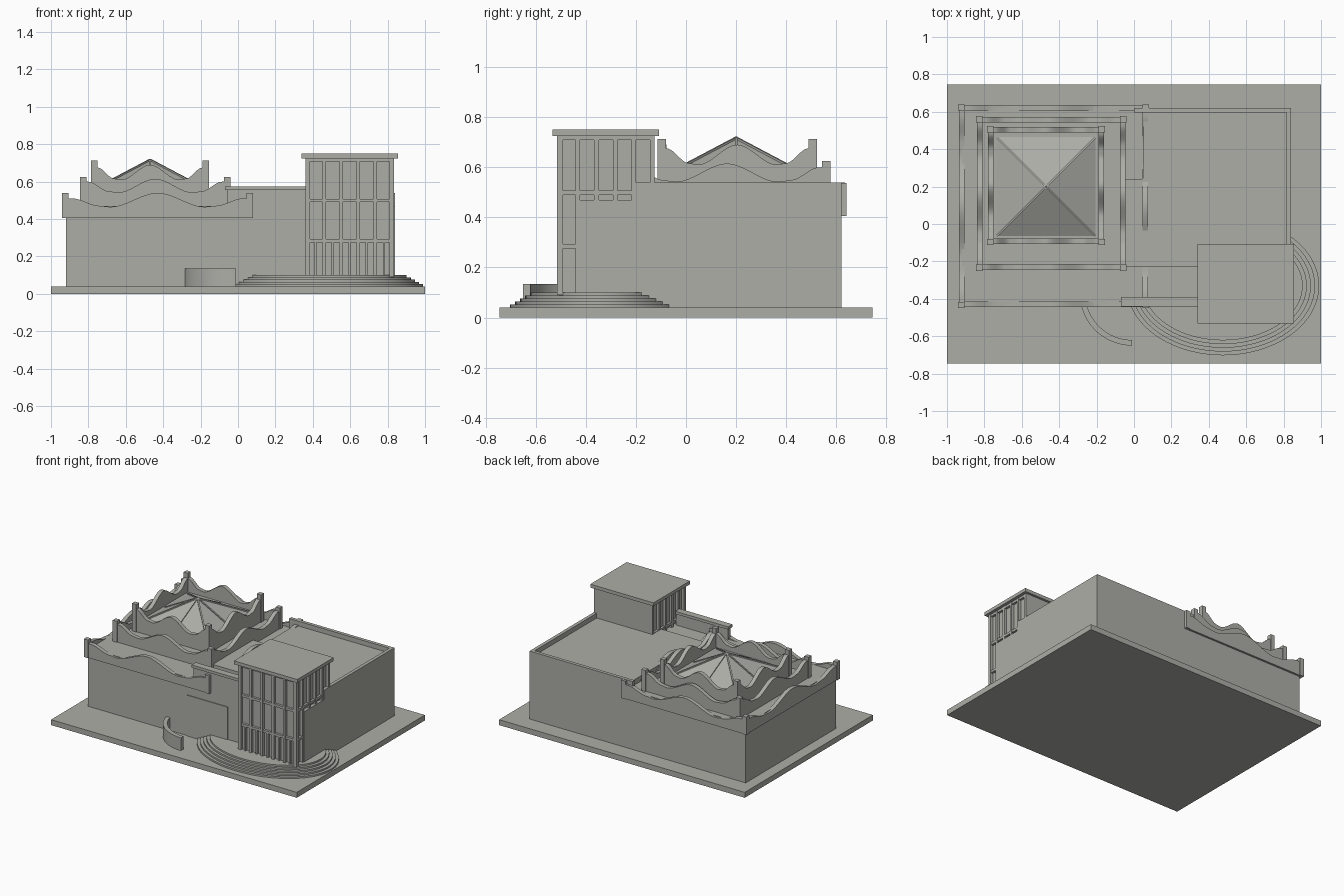
import bpy, bmesh, math
from mathutils import Vector

if "Cube" in bpy.data.objects:
    bpy.data.objects.remove(bpy.data.objects["Cube"])

stone = bpy.data.materials.new("grey stone")
stone.diffuse_color = (0.42, 0.42, 0.39, 1)
stone.use_nodes = True
stone.node_tree.nodes["Principled BSDF"].inputs["Base Color"].default_value = stone.diffuse_color


def finish(name, bm):
    bmesh.ops.recalc_face_normals(bm, faces=bm.faces)
    me = bpy.data.meshes.new(name)
    bm.to_mesh(me)
    bm.free()
    me.materials.append(stone)
    ob = bpy.data.objects.new(name, me)
    bpy.context.collection.objects.link(ob)
    return ob


def smooth(ob):
    bpy.ops.object.select_all(action='DESELECT')
    bpy.context.view_layer.objects.active = ob
    ob.select_set(True)
    bpy.ops.object.shade_smooth_by_angle(angle=math.radians(30))


def sweep(bm, sections):
    """Skin a list of four-point cross-sections and cap both ends."""
    rows = [[bm.verts.new(p) for p in s] for s in sections]
    for a, b in zip(rows, rows[1:]):
        for i in range(4):
            j = (i + 1) % 4
            bm.faces.new((a[i], a[j], b[j], b[i]))
    bm.faces.new(rows[0])
    bm.faces.new(rows[-1])


def add_box(bm, x0, x1, y0, y1, z0, z1):
    sweep(bm, [[(x0, y0, z), (x1, y0, z), (x1, y1, z), (x0, y1, z)] for z in (z0, z1)])


def boxes(name, *dims):
    bm = bmesh.new()
    for d in dims:
        add_box(bm, *d)
    return finish(name, bm)


def wave(t, end, dip, hump):
    """Parapet height: hump in the middle, dips beside it, raised ends."""
    keys = [(0, hump), (0.5, dip), (0.62, dip + 0.006), (0.9, end), (1.01, end)]
    t = abs(t)
    for (t0, h0), (t1, h1) in zip(keys, keys[1:]):
        if t <= t1:
            s = (t - t0) / (t1 - t0)
            return h0 + (h1 - h0) * s * s * (3 - 2 * s)
    return end


def wavy_parapet(name, x0, x1, y0, y1, base, end, dip, hump, post, th=0.03, n=48):
    bm = bmesh.new()
    ring = [Vector((x0, y0, 0)), Vector((x1, y0, 0)), Vector((x1, y1, 0)), Vector((x0, y1, 0))]
    for i in range(4):
        a, b = ring[i], ring[(i + 1) % 4]
        d = (b - a).normalized()
        inward = Vector((-d.y, d.x, 0)) * th
        secs = []
        for k in range(n + 1):
            p = a.lerp(b, k / n)
            h = wave(2 * k / n - 1, end, dip, hump)
            q = p + inward
            secs.append([(p.x, p.y, base), (q.x, q.y, base), (q.x, q.y, h), (p.x, p.y, h)])
        sweep(bm, secs)
    # corner posts
    for cx in (x0 + 0.012, x1 - 0.012):
        for cy in (y0 + 0.012, y1 - 0.012):
            add_box(bm, cx - 0.017, cx + 0.017, cy - 0.017, cy + 0.017, base, post)
    smooth(finish(name, bm))


# ground slab and main block
boxes("ground_slab", (-1, 1, -0.745, 0.745, 0, 0.04))
boxes("main_block", (-0.92, 0.84, -0.43, 0.62, 0.04, 0.47))
boxes("roof_deck", (0.05, 0.82, -0.23, 0.605, 0.47, 0.505),
      (-0.06, 0.05, -0.23, 0.24, 0.47, 0.505))
boxes("roof_parapet", (0.815, 0.84, -0.2, 0.62, 0.47, 0.54),
      (0.0, 0.84, 0.595, 0.62, 0.47, 0.54))
boxes("front_wall", (-0.06, 0.36, -0.43, -0.4, 0.46, 0.555),
      (-0.07, 0.36, -0.44, -0.39, 0.555, 0.575))
boxes("entrance_panel", (-0.11, 0.22, -0.436, -0.43, 0.04, 0.34))

# three stepped tiers with wavy parapets
boxes("second_tier_floor", (-0.83, -0.06, -0.23, 0.56, 0.46, 0.51))
boxes("third_tier_floor", (-0.77, -0.17, -0.1, 0.505, 0.5, 0.575))
wavy_parapet("lower_parapet", -0.935, 0.075, -0.445, 0.635, 0.405, 0.51, 0.465, 0.54, 0.538)
wavy_parapet("middle_parapet", -0.84, -0.045, -0.245, 0.572, 0.47, 0.6, 0.542, 0.615, 0.625)
wavy_parapet("upper_parapet", -0.78, -0.16, -0.108, 0.518, 0.5, 0.675, 0.61, 0.69, 0.712)

# pyramid skylight with ribs
apex = Vector((-0.47, 0.2, 0.715))
bm = bmesh.new()
base = [bm.verts.new((apex.x + sx * 0.265, apex.y + sy * 0.265, 0.575))
        for sx, sy in ((-1, -1), (1, -1), (1, 1), (-1, 1))]
top = bm.verts.new(apex)
for i in range(4):
    bm.faces.new((base[i], base[(i + 1) % 4], top))
bm.faces.new(base)
finish("skylight", bm)
bm = bmesh.new()
for dx, dy in ((1, 0), (1, 1), (0, 1), (-1, 1), (-1, 0), (-1, -1), (0, -1), (1, -1)):
    foot = Vector((apex.x + dx * 0.265, apex.y + dy * 0.265, 0.575))
    side = Vector((-dy, dx, 0)).normalized() * 0.005
    up = Vector((0, 0, 0.007))
    sweep(bm, [[p - side - up, p + side - up, p + side + up, p - side + up]
               for p in (foot, apex)])
finish("skylight_ribs", bm)

# corner tower: core, cap, grid of pilasters and bands
X0, X1, Y0, Y1 = 0.36, 0.835, -0.515, -0.125
D = 0.02
boxes("tower_core", (X0 + D, X1 - D, Y0 + D, Y1, 0.09, 0.725))
boxes("tower_cap", (0.34, 0.855, -0.532, -0.108, 0.725, 0.75))
bm = bmesh.new()
W = 0.009
for k in range(6):
    x = X0 + W + (X1 - X0 - 2 * W) * k / 5
    y = Y0 + W + (Y1 - Y0 - 2 * W) * k / 5
    add_box(bm, x - W, x + W, Y0, Y0 + D + 0.005, 0.09, 0.725)
    for xa, xb in ((X1 - D - 0.005, X1), (X0, X0 + D + 0.005)):
        add_box(bm, xa, xb, y - W, y + W, 0.09, 0.725)
    if k < 5:  # extra mullions on the ground floor
        xm = x + (X1 - X0 - 2 * W) / 10
        add_box(bm, xm - 0.006, xm + 0.006, Y0 + 0.003, Y0 + D + 0.005, 0.09, 0.285)
finish("tower_pilasters", bm)
e = 0.003
boxes("tower_bands", *[(X0 + e, X1 - e, Y0 + e, Y1, z0, z1)
                       for z0, z1 in ((0.275, 0.293), (0.49, 0.508), (0.708, 0.725))])

# elliptical entrance steps
bm = bmesh.new()
for k in range(5):
    a, b = 0.515 - k * 0.022, 0.372 - k * 0.02
    rings = [[bm.verts.new((0.475 + a * math.cos(t), -0.33 + b * math.sin(t), z))
              for t in (2 * math.pi * i / 80 for i in range(80))]
             for z in (0.03, 0.052 + k * 0.012)]
    for i in range(80):
        j = (i + 1) % 80
        bm.faces.new((rings[0][i], rings[0][j], rings[1][j], rings[1][i]))
    bm.faces.new(rings[0])
    bm.faces.new(rings[1])
smooth(finish("entrance_steps", bm))

# curved garden wall beside the steps
bm = bmesh.new()
secs = []
for k in range(25):
    t = math.radians(192 + 78 * k / 24)
    c, s = math.cos(t), math.sin(t)
    secs.append([(-0.01 + r * c, -0.37 + r * s, z)
                 for r, z in ((0.28, 0.04), (0.25, 0.04), (0.25, 0.135), (0.28, 0.135))])
sweep(bm, secs)
smooth(finish("curved_wall", bm))
